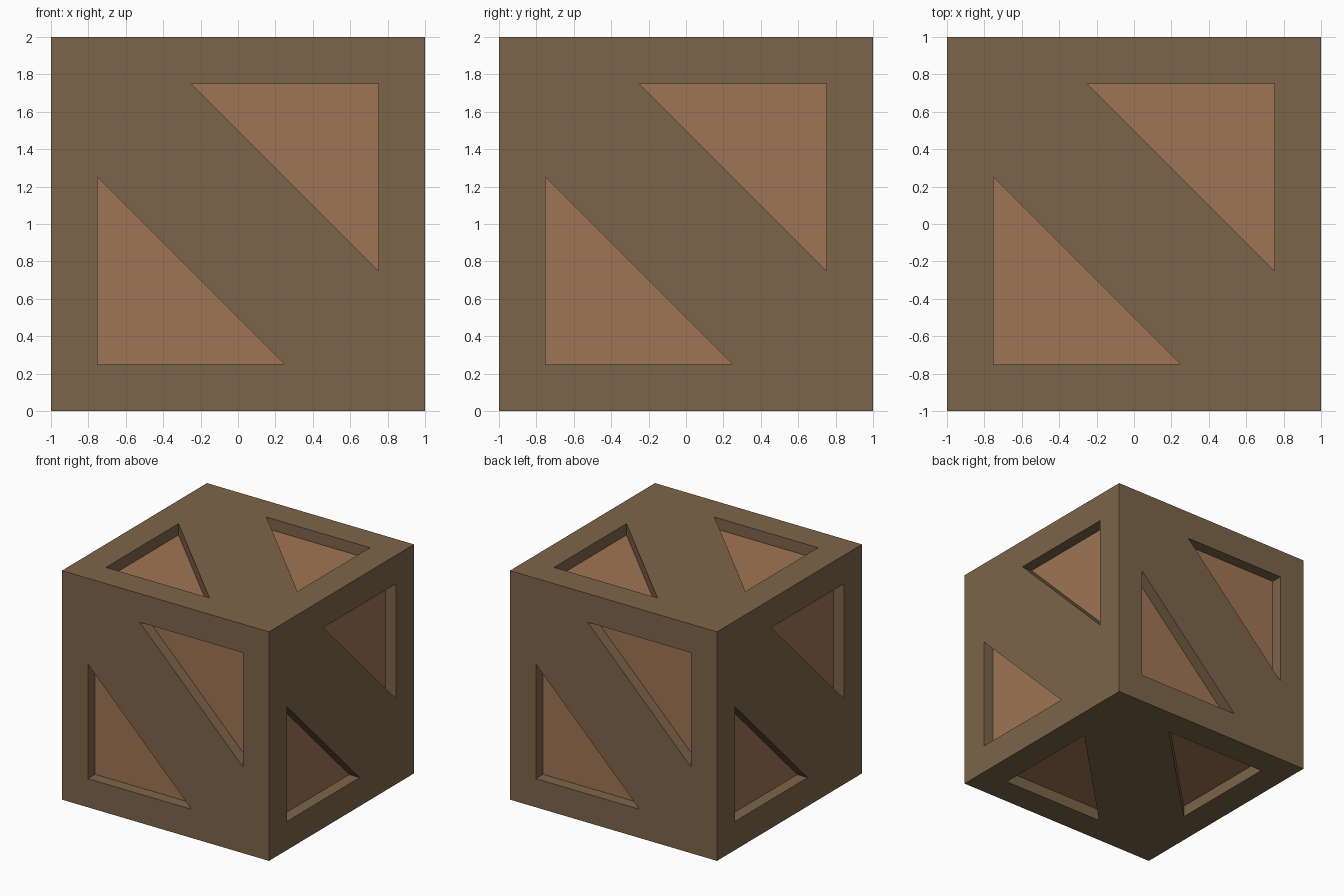
import bpy
import bmesh
from math import pi
from mathutils import Matrix, Vector

if "Cube" in bpy.data.objects:
    bpy.data.objects.remove(bpy.data.objects["Cube"])

HALF = 1.0
DEPTH = 0.1


def make_material(name, rgb):
    mat = bpy.data.materials.new(name)
    mat.use_nodes = True
    mat.diffuse_color = (*rgb, 1)
    mat.node_tree.nodes["Principled BSDF"].inputs["Base Color"].default_value = (*rgb, 1)
    return mat


def make_object(name, bm, mat):
    bmesh.ops.recalc_face_normals(bm, faces=bm.faces)
    mesh = bpy.data.meshes.new(name)
    bm.to_mesh(mesh)
    bm.free()
    mesh.materials.append(mat)
    obj = bpy.data.objects.new(name, mesh)
    obj.location.z = HALF
    bpy.context.collection.objects.link(obj)
    return obj


frame_wood = make_material("dark frame wood", (0.202, 0.130, 0.067))
panel_wood = make_material("light panel wood", (0.347, 0.178, 0.087))

# Frame: each crate side is two triangles, each with a recessed triangular window
turns = [Matrix.Rotation(i * pi / 2, 3, "Z") for i in range(4)]
turns += [Matrix.Rotation(s * pi / 2, 3, "X") for s in (-1, 1)]

bm = bmesh.new()
for turn in turns:
    for s in (-1, 1):
        # Outline of half a side: corner, then the ends of the diagonal brace
        outline = [Vector((s, -HALF, s)), Vector((-s, -HALF, s)), Vector((s, -HALF, -s))]
        centre = Vector((s / 2, -HALF, s / 2))
        window = [p.lerp(centre, 0.5) for p in outline]
        floor = [p + Vector((0, DEPTH, 0)) for p in window]
        loops = [[bm.verts.new(turn @ p) for p in ring] for ring in (outline, window, floor)]
        for outer, inner in zip(loops, loops[1:]):
            for i in range(3):
                j = (i + 1) % 3
                bm.faces.new((outer[i], outer[j], inner[j], inner[i]))
bmesh.ops.remove_doubles(bm, verts=bm.verts, dist=0.0001)
# Merge the two halves of the diagonal brace into flat faces
bmesh.ops.dissolve_limit(bm, angle_limit=0.01, verts=[], edges=[
    e for e in bm.edges if abs(e.calc_length() - 2 * HALF * 2 ** 0.5) < 0.001])
make_object("crate_frame", bm, frame_wood)

# Panels: the inner box seen through the windows
bm = bmesh.new()
bmesh.ops.create_cube(bm, size=2 * (HALF - DEPTH))
make_object("crate_panels", bm, panel_wood)
